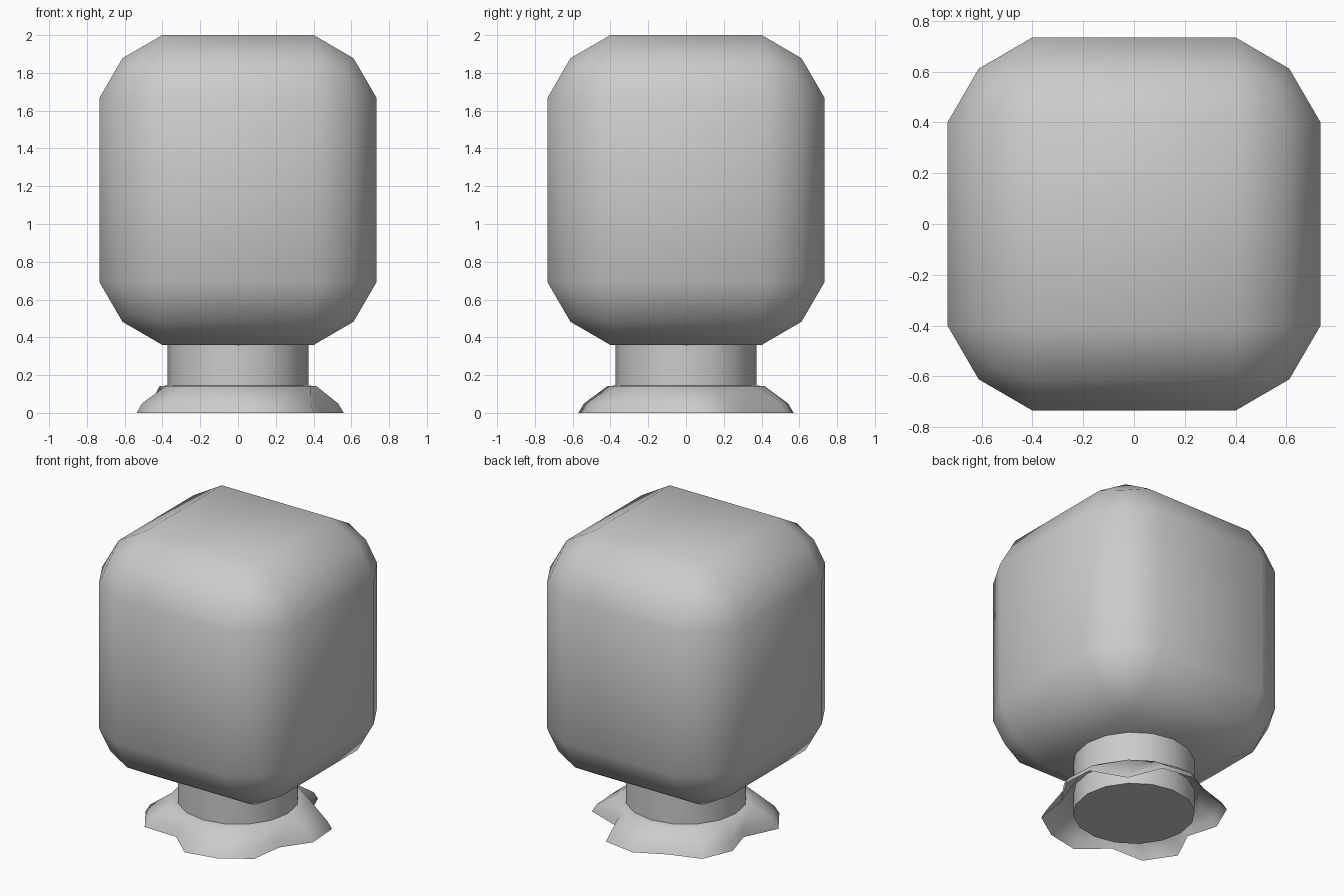
import bpy, bmesh
from math import cos, sin, pi, radians

if "Cube" in bpy.data.objects:
    bpy.data.objects.remove(bpy.data.objects["Cube"])

SIDES = 16


def add_object(name, bm):
    bmesh.ops.recalc_face_normals(bm, faces=bm.faces)
    mesh = bpy.data.meshes.new(name)
    bm.to_mesh(mesh)
    bm.free()
    obj = bpy.data.objects.new(name, mesh)
    bpy.context.collection.objects.link(obj)
    return obj


def smooth(obj, angle=None):
    bpy.ops.object.select_all(action='DESELECT')
    obj.select_set(True)
    bpy.context.view_layer.objects.active = obj
    if angle is None:
        bpy.ops.object.shade_smooth()
    else:
        bpy.ops.object.shade_smooth_by_angle(angle=radians(angle))


# Foliage: tall box with soft two-step bevels
bm = bmesh.new()
bmesh.ops.create_cube(bm, size=1)
for v in bm.verts:
    v.co.x *= 1.468
    v.co.y *= 1.468
    v.co.z = v.co.z * 1.64 + 1.18
bmesh.ops.bevel(bm, geom=bm.edges[:], offset=0.333, offset_type='OFFSET',
                segments=2, profile=0.40, affect='EDGES')
smooth(add_object("foliage", bm))

# Trunk: short capped cylinder
bm = bmesh.new()
bmesh.ops.create_cone(bm, cap_ends=True, segments=SIDES,
                      radius1=0.373, radius2=0.373, depth=0.38)
bmesh.ops.translate(bm, verts=bm.verts, vec=(0, 0, 0.19))
smooth(add_object("trunk", bm), 40)

# Grass skirt: open shell around the trunk with an irregular lobed rim
rim = [0.56, 0.59, 0.44, 0.58, 0.57, 0.51, 0.57, 0.53,
       0.43, 0.58, 0.58, 0.45, 0.57, 0.57, 0.57, 0.47]
bm = bmesh.new()
rings = []
for level in range(4):
    ring = []
    for i, r in enumerate(rim):
        radius, z = [(r, 0), (max(r - 0.03, 0.42), 0.05),
                     (0.415, 0.142), (0.365, 0.145)][level]
        a = 2 * pi * i / SIDES
        ring.append(bm.verts.new((radius * cos(a), radius * sin(a), z)))
    rings.append(ring)
for lower, upper in zip(rings, rings[1:]):
    for i in range(SIDES):
        j = (i + 1) % SIDES
        bm.faces.new((lower[i], lower[j], upper[j], upper[i]))
smooth(add_object("grass_skirt", bm))
